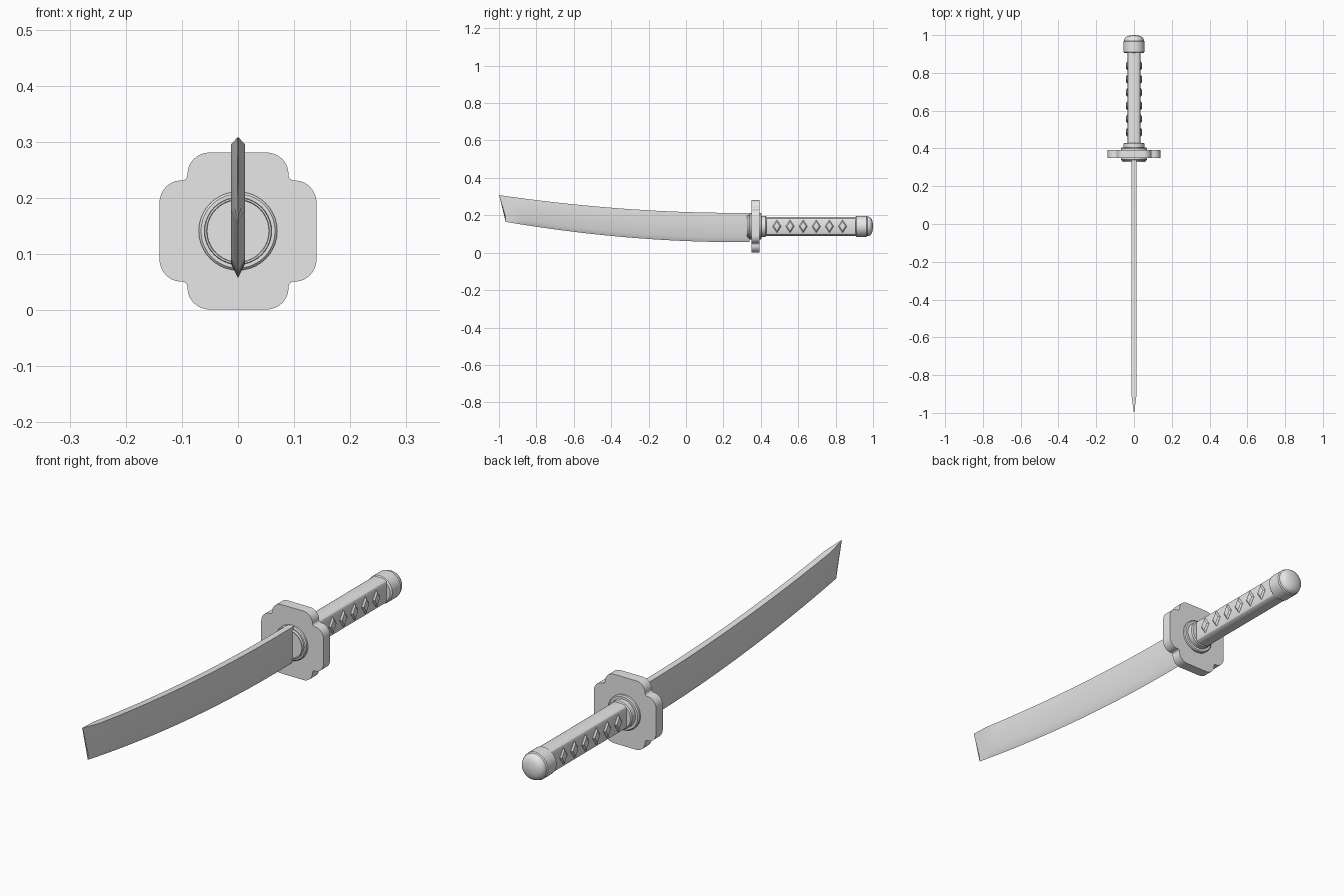
import bpy, bmesh, math
from mathutils import Vector

cube = bpy.data.objects.get("Cube")
if cube:
    bpy.data.objects.remove(cube, do_unlink=True)

AXIS_Z = 0.141  # height of the handle axis

grey = bpy.data.materials.new("plain grey")
grey.use_nodes = True
grey.diffuse_color = (0.8, 0.8, 0.8, 1)
grey.node_tree.nodes["Principled BSDF"].inputs["Base Color"].default_value = (0.8, 0.8, 0.8, 1)


def make_object(name, bm, angle=30):
    bmesh.ops.remove_doubles(bm, verts=bm.verts, dist=1e-5)
    bmesh.ops.recalc_face_normals(bm, faces=bm.faces)
    mesh = bpy.data.meshes.new(name)
    bm.to_mesh(mesh)
    bm.free()
    mesh.materials.append(grey)
    obj = bpy.data.objects.new(name, mesh)
    bpy.context.collection.objects.link(obj)
    bpy.ops.object.select_all(action="DESELECT")
    obj.select_set(True)
    bpy.context.view_layer.objects.active = obj
    bpy.ops.object.shade_smooth_by_angle(angle=math.radians(angle))
    return obj


def loft(bm, rings):
    """Skin equal closed rings of points and cap both ends."""
    loops = [[bm.verts.new(p) for p in ring] for ring in rings]
    n = len(loops[0])
    for a, b in zip(loops, loops[1:]):
        for i in range(n):
            j = (i + 1) % n
            bm.faces.new((a[i], a[j], b[j], b[i]))
    bm.faces.new(loops[0])
    bm.faces.new(loops[-1])


def lathe(name, profile, sides=40):
    """Turn (radius, y) pairs around the handle axis."""
    bm = bmesh.new()
    turns = [math.tau * i / sides for i in range(sides)]
    loft(bm, [[(r * math.cos(t), y, AXIS_Z + r * math.sin(t)) for t in turns]
              for r, y in profile])
    return make_object(name, bm)


def extrude_outline(name, outline, y0, y1):
    bm = bmesh.new()
    loft(bm, [[(x, y, AXIS_Z + z) for x, z in outline] for y in (y0, y1)])
    return make_object(name, bm)


# Curved blade: flat spine, wedge edge below, slanted thin tip
bm = bmesh.new()
rings = []
stations = [0.34 - 1.25 * i / 24 for i in range(25)] + [-0.955, -0.999]
for y in stations:
    tip = max(0, (-0.91 - y) / 0.09)
    half = 0.012 * (1 - tip) + 0.0008
    low_y = y + 0.035 * min(1, max(0, (-0.6 - y) / 0.4))
    bend = lambda v: max(0, (0.25 - v) / 1.25) ** 1.9
    top = 0.213 + 0.095 * bend(y)
    low = 0.057 + 0.114 * bend(low_y)
    rings.append([(half, y, top), (half, low_y, low + 0.026), (0, low_y, low),
                  (-half, low_y, low + 0.026), (-half, y, top)])
loft(bm, rings)
make_object("blade", bm)

# Four-lobed guard: one quarter of the outline, turned four times
quarter = []
for i in range(9):
    t = math.pi / 2 * i / 8
    quarter.append((0.102 + 0.038 * math.cos(t), 0.05 + 0.04 * math.sin(t)))
for i in range(5):
    t = math.pi / 2 * i / 4
    quarter.append((0.1 - 0.01 * math.sin(t), 0.1 - 0.01 * math.cos(t)))
for i in range(9):
    t = math.pi / 2 * i / 8
    quarter.append((0.05 + 0.04 * math.cos(t), 0.102 + 0.038 * math.sin(t)))
outline = []
for k in range(4):
    c, s = round(math.cos(k * math.pi / 2)), round(math.sin(k * math.pi / 2))
    outline += [(c * x - s * z, s * x + c * z) for x, z in quarter]
extrude_outline("guard", outline, 0.349, 0.392)

# Stepped collars on both faces of the guard
lathe("guard_washer", [(0.066, 0.337), (0.07, 0.341), (0.07, 0.4), (0.066, 0.404)])
lathe("guard_collar", [(0.055, 0.332), (0.056, 0.327), (0.059, 0.327), (0.06, 0.33),
                       (0.06, 0.4), (0.056, 0.403), (0.056, 0.425), (0.052, 0.43)])

# Handle grip with flattened sides
corner = [(0.034, 0.036), (0.031, 0.043), (0.024, 0.048), (0.012, 0.051)]
right_half = corner + [(-x, z) for x, z in reversed(corner)]
grip = right_half + [(-x, -z) for x, z in right_half]
extrude_outline("grip", grip, 0.42, 0.92)

# Raised diamonds along both sides of the grip
for side, label in ((1, "left"), (-1, "right")):
    bm = bmesh.new()
    for i in range(6):
        y = 0.486 + 0.0702 * i
        rings = []
        for size, x in ((1, 0.03), (1, 0.035), (0.72, 0.041), (0.35, 0.043)):
            rings.append([(side * x, y + size * dy, AXIS_Z + size * dz)
                          for dy, dz in ((0.023, 0), (0, 0.035), (-0.023, 0), (0, -0.035))])
        loft(bm, rings)
    make_object(label + "_grip_diamonds", bm)

# Domed pommel cap
lathe("pommel", [(0.05, 0.905), (0.056, 0.911), (0.056, 0.966), (0.052, 0.97),
                 (0.052, 0.977), (0.047, 0.987), (0.037, 0.994), (0.022, 0.998),
                 (0.004, 1.0)])
